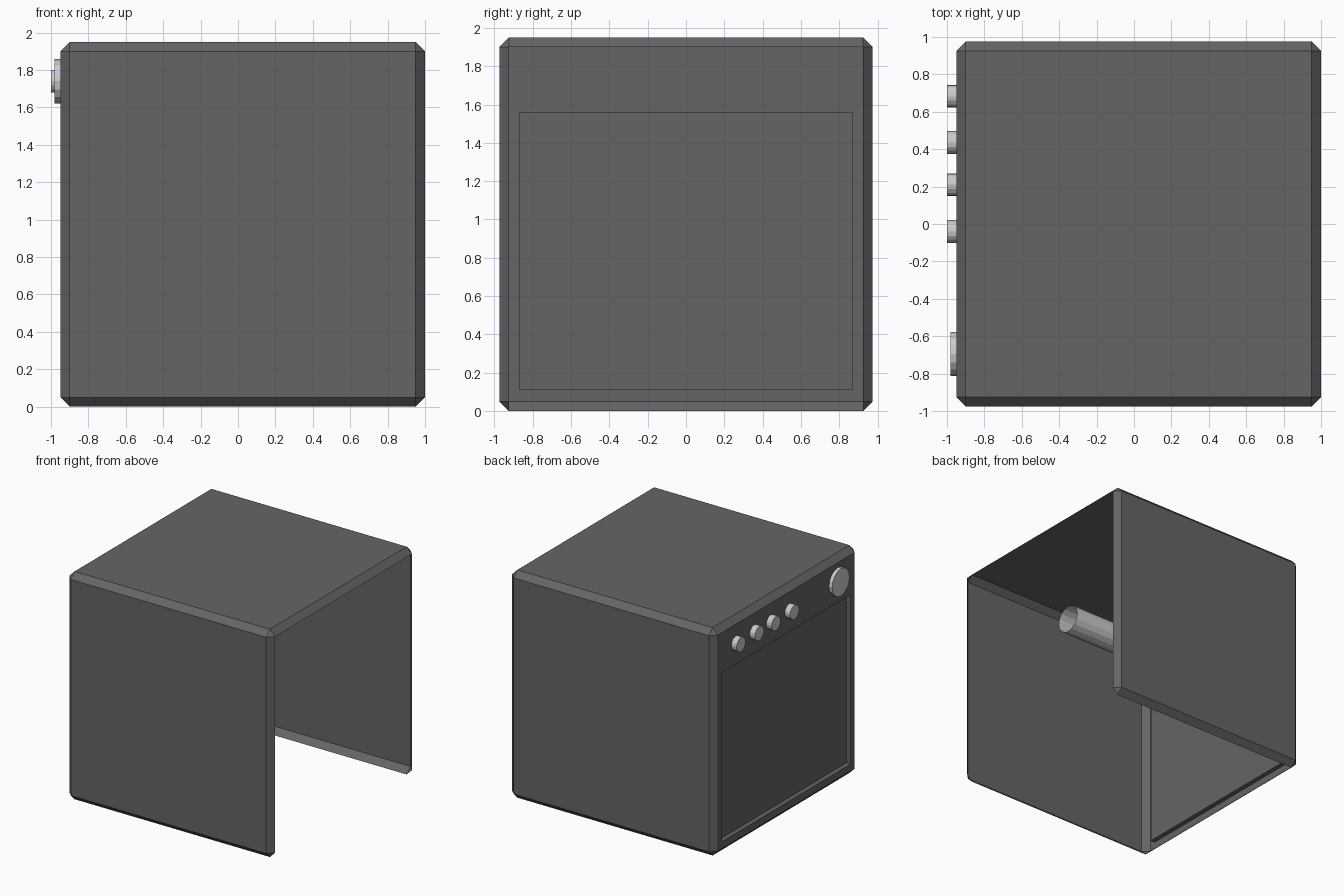
import bpy, bmesh
from math import pi
from mathutils import Matrix, Vector

if "Cube" in bpy.data.objects:
    bpy.data.objects.remove(bpy.data.objects["Cube"])


def add_object(name, bm, material=None):
    mesh = bpy.data.meshes.new(name)
    bm.to_mesh(mesh)
    bm.free()
    obj = bpy.data.objects.new(name, mesh)
    bpy.context.collection.objects.link(obj)
    if material:
        mesh.materials.append(material)
    return obj


dark = bpy.data.materials.new("dark_casing")
dark.diffuse_color = (0.13, 0.13, 0.13, 1)
dark.use_nodes = True
dark.node_tree.nodes["Principled BSDF"].inputs["Base Color"].default_value = dark.diffuse_color

# Casing: chamfered box, control side on -x, thin shell open at +x and underneath
bm = bmesh.new()
bmesh.ops.create_cube(bm, size=1.95, matrix=Matrix.Translation((0.025, 0, 0.975)))
bmesh.ops.bevel(bm, geom=bm.edges[:], offset=0.05, offset_type='OFFSET',
                segments=1, affect='EDGES', profile=0.5)
bm.normal_update()
open_dirs = [Vector(d).normalized() for d in ((1, 0, 0), (0, 0, -1), (1, 0, -1))]
gone = [f for f in bm.faces if any(f.normal.dot(d) > 0.99 for d in open_dirs)]
bmesh.ops.delete(bm, geom=gone, context='FACES')

# Door: sunken rectangle in the control side
door = next(f for f in bm.faces if f.normal.x < -0.99)
bmesh.ops.inset_individual(bm, faces=[door], thickness=0.06)
for v in door.verts:
    v.co.y = 0.87 if v.co.y > 0 else -0.87
    v.co.z = 1.56 if v.co.z > 0.975 else 0.11
wall = bmesh.ops.extrude_discrete_faces(bm, faces=[door])
for v in wall["faces"][0].verts:
    v.co.x += 0.04
add_object("casing", bm, dark)


# Knobs: capped outside, open tubes running into the casing
def knob(name, y, radius, x_front, length):
    bm = bmesh.new()
    place = (Matrix.Translation((x_front + length / 2, y, 1.74))
             @ Matrix.Rotation(pi / 2, 4, 'Y'))
    bmesh.ops.create_cone(bm, cap_ends=True, segments=16, radius1=radius,
                          radius2=radius, depth=length, matrix=place)
    bm.normal_update()
    bmesh.ops.delete(bm, geom=[f for f in bm.faces if f.normal.x > 0.9], context='FACES')
    add_object(name, bm)


knob("main_dial", -0.695, 0.118, -0.98, 1.1)
for i, y in enumerate((0.683, 0.435, 0.21, -0.04)):
    knob(f"small_knob_{i + 1}", y, 0.061, -1.0, 0.55)
